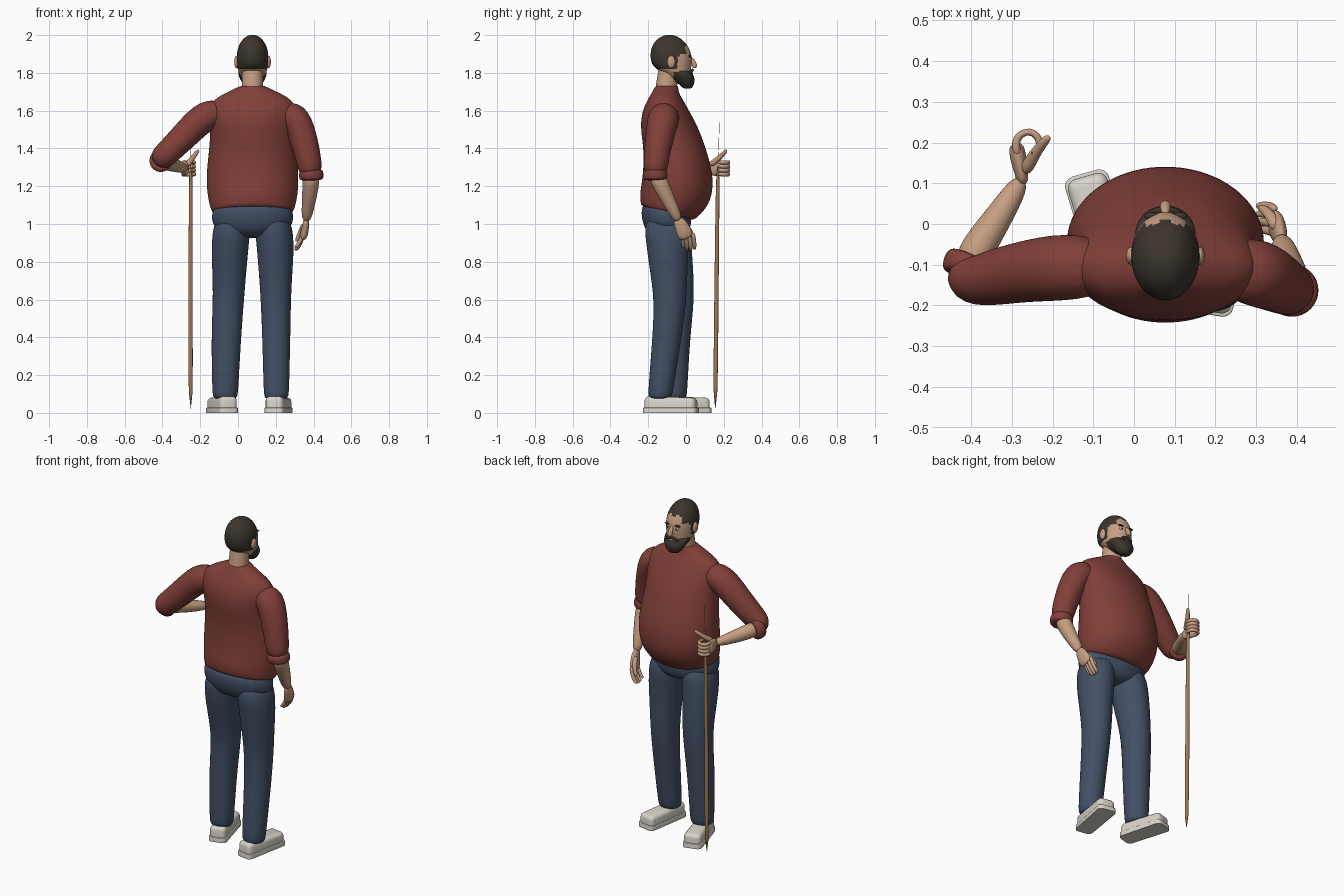
import bpy, bmesh
from math import sin, cos, pi, radians
from mathutils import Vector

default = bpy.data.objects.get("Cube")
if default:
    bpy.data.objects.remove(default, do_unlink=True)

MID = 0.077  # centre line of the body


def material(name, r, g, b):
    m = bpy.data.materials.new(name)
    m.use_nodes = True
    m.diffuse_color = (r, g, b, 1)
    shader = m.node_tree.nodes["Principled BSDF"]
    shader.inputs["Base Color"].default_value = (r, g, b, 1)
    shader.inputs["Roughness"].default_value = 0.8
    return m


SKIN = material("skin", 0.56, 0.34, 0.22)
SHIRT = material("brick_red_shirt", 0.22, 0.05, 0.04)
JEANS = material("denim_blue", 0.055, 0.08, 0.13)
HAIR = material("dark_brown_hair", 0.045, 0.036, 0.026)
SHOE = material("off_white_shoe", 0.68, 0.65, 0.58)
WOOD = material("stick_wood", 0.36, 0.2, 0.085)
WHITE = material("eye_white", 0.75, 0.72, 0.68)


def finish(name, bm, mat, levels=0):
    """Turn a bmesh into a smooth shaded object."""
    bmesh.ops.recalc_face_normals(bm, faces=bm.faces)
    mesh = bpy.data.meshes.new(name)
    bm.to_mesh(mesh)
    bm.free()
    mesh.materials.append(mat)
    ob = bpy.data.objects.new(name, mesh)
    bpy.context.collection.objects.link(ob)
    bpy.ops.object.select_all(action="DESELECT")
    ob.select_set(True)
    bpy.context.view_layer.objects.active = ob
    if levels:
        mod = ob.modifiers.new("smooth", "SUBSURF")
        mod.levels = mod.render_levels = levels
        bpy.ops.object.modifier_apply(modifier=mod.name)
    bpy.ops.object.shade_smooth_by_angle(angle=radians(45))
    return ob


def loft(name, rings, mat, sides=16, levels=2):
    """Skin a list of elliptical rings given as centre, axis, axis."""
    bm = bmesh.new()
    loops = []
    for centre, u, v in rings:
        angles = [2 * pi * i / sides for i in range(sides)]
        loops.append([bm.verts.new(centre + u * cos(a) + v * sin(a)) for a in angles])
    for low, high in zip(loops, loops[1:]):
        for i in range(sides):
            j = (i + 1) % sides
            bm.faces.new((low[i], low[j], high[j], high[i]))
    bm.faces.new(loops[0])
    bm.faces.new(loops[-1])
    return finish(name, bm, mat, levels)


def stack(name, rows, mat, sides=20):
    """Loft upward; rows are z, x, y, x radius, y radius, forward tilt."""
    rings = []
    for z, x, y, rx, ry, *tilt in rows:
        slope = tilt[0] if tilt else 0
        rings.append((Vector((x, y, z)), Vector((rx, 0, 0)), Vector((0, ry, ry * slope))))
    return loft(name, rings, mat, sides)


def tube(name, points, radii, mat, flat=1.0, ref=(0, 0, 1), sides=12, levels=2):
    """Loft along a path; flat squeezes the axis across ref."""
    pts = [Vector(p) for p in points]
    rings = []
    for i, (p, r) in enumerate(zip(pts, radii)):
        d = (pts[min(i + 1, len(pts) - 1)] - pts[max(i - 1, 0)]).normalized()
        u = Vector(ref) - d * d.dot(Vector(ref))
        u.normalize()
        rings.append((p, u * r, d.cross(u) * r * flat))
    return loft(name, rings, mat, sides, levels)


def ball(name, centre, size, mat):
    bm = bmesh.new()
    bmesh.ops.create_uvsphere(bm, u_segments=16, v_segments=10, radius=1)
    bmesh.ops.scale(bm, vec=size, verts=bm.verts)
    bmesh.ops.translate(bm, vec=centre, verts=bm.verts)
    return finish(name, bm, mat)


# Shirt body with round belly, hem dipping at the front
stack("shirt_body", [
    (1.05, MID, -.105, .2, .13, -.3), (1.07, MID, -.09, .223, .152, -.25),
    (1.13, MID, -.06, .238, .187, -.15), (1.2, MID, -.045, .247, .194),
    (1.3, MID, -.045, .245, .182), (1.4, MID, -.06, .232, .167),
    (1.5, MID, -.085, .226, .157), (1.58, MID, -.105, .242, .134),
    (1.65, MID, -.11, .222, .1), (1.69, MID, -.11, .155, .074),
    (1.72, MID, -.105, .085, .064), (1.735, MID, -.1, .062, .06)], SHIRT)

# Trousers
stack("trouser_seat", [
    (1.12, MID, -.105, .2, .125), (1.06, MID, -.105, .218, .135),
    (1.0, MID, -.1, .22, .13), (.95, MID, -.095, .17, .11), (.925, MID, -.09, .05, .06)], JEANS)
stack("right_trouser_leg", [
    (1.06, -.025, -.1, .1, .12), (.9, -.042, -.085, .101, .115), (.75, -.046, -.06, .091, .1),
    (.6, -.05, -.04, .083, .086), (.4, -.063, -.055, .08, .077),
    (.1, -.068, -.06, .069, .067), (.07, -.068, -.06, .064, .062)], JEANS)
stack("left_trouser_leg", [
    (1.06, .18, -.105, .1, .125), (.9, .198, -.098, .102, .115), (.75, .199, -.092, .09, .1),
    (.6, .2, -.082, .081, .087), (.4, .203, -.1, .075, .078),
    (.1, .203, -.137, .068, .066), (.07, .203, -.137, .063, .061)], JEANS)


# Shoes: a flat sole under a rounded upper that lowers to the toe
def shoe_block(name, centre, turn, size, low, high, bevel, toe_drop):
    bm = bmesh.new()
    bmesh.ops.create_cube(bm, size=1)
    for v in bm.verts:
        top, toe = v.co.z > 0, v.co.y > 0
        v.co.x *= size[0] * (1.0 if toe else 0.92)
        v.co.y *= size[1]
        v.co.z = (high - (toe_drop if toe else 0)) if top else low
    uprights = [e for e in bm.edges if abs(e.verts[0].co.z - e.verts[1].co.z) > 0.01]
    bmesh.ops.bevel(bm, geom=uprights, offset=0.025, segments=4, profile=0.5, affect="EDGES")
    rim = [e for e in bm.edges if min(v.co.z for v in e.verts) > low + 0.005]
    bmesh.ops.bevel(bm, geom=rim, offset=bevel, segments=3, profile=0.5, affect="EDGES")
    ob = finish(name, bm, SHOE)
    ob.location = (centre[0], centre[1], 0)
    ob.rotation_euler.z = radians(turn)


for side, centre, turn, length in (("right", (-.083, -.01), 16, .28),
                                   ("left", (.213, -.08), -10, .29)):
    shoe_block(side + "_shoe_sole", centre, turn, (.112, length), 0, .028, .004, 0)
    shoe_block(side + "_shoe_upper", centre, turn, (.102, length - .015), .022, .088, .022, .008)

# Sleeves with rolled cuffs
tube("right_sleeve", [(-.06, -.105, 1.59), (-.17, -.105, 1.583), (-.265, -.115, 1.485),
                      (-.36, -.135, 1.39), (-.402, -.138, 1.352), (-.41, -.1, 1.335)],
     [.07, .086, .077, .069, .066, .058], SHIRT, ref=(0, 1, 0.3), sides=16)
tube("right_cuff", [(-.412, -.125, 1.34), (-.411, -.11, 1.337), (-.405, -.085, 1.333),
                    (-.4, -.075, 1.332)], [.056, .064, .062, .048], SHIRT)
tube("left_sleeve", [(.22, -.11, 1.58), (.302, -.117, 1.578), (.345, -.14, 1.46),
                     (.375, -.158, 1.34), (.389, -.165, 1.25)],
     [.07, .088, .077, .068, .062], SHIRT, ref=(0, 1, 0), sides=16)
tube("left_cuff", [(.385, -.163, 1.285), (.386, -.163, 1.275), (.39, -.163, 1.24),
                   (.39, -.163, 1.23)], [.058, .068, .068, .054], SHIRT, ref=(0, 1, 0))

# Forearms and palms
tube("right_forearm", [(-.41, -.11, 1.34), (-.375, -.045, 1.325), (-.32, .035, 1.305), (-.272, .115, 1.293)],
     [.045, .044, .034, .024], SKIN)
tube("left_forearm", [(.388, -.16, 1.27), (.385, -.13, 1.2), (.372, -.08, 1.1), (.36, -.035, 1.01)],
     [.047, .046, .036, .026], SKIN, ref=(0, 1, 0))
tube("right_palm", [(-.272, .095, 1.293), (-.276, .125, 1.293), (-.285, .165, 1.294), (-.29, .2, 1.294)],
     [.026, .036, .043, .038], SKIN, flat=.5)
tube("left_palm", [(.362, -.045, 1.03), (.36, -.03, 1.0), (.352, -.008, .955), (.343, .005, .92)],
     [.026, .036, .044, .038], SKIN, flat=.5, ref=(0, 1, .4))

# Fingers: one hand grips the stick, the other hangs relaxed
for i, name in enumerate(("little", "ring", "middle", "index")):
    z = 1.263 + i * .021
    tube("right_" + name + "_finger", [
        (-.285, .165, z), (-.295, .212, z), (-.255, .234, z), (-.226, .205, z), (-.236, .165, z)],
        [.012, .013, .012, .012, .01], SKIN, sides=8)
    y, drop = -.024 + i * .02, (.015, .003, 0, .006)[i]
    tube("left_" + name + "_finger", [
        (.347, y, .945 + i * .004), (.335, y + .007, .907 + drop),
        (.318, y + .01, .875 + drop), (.3, y + .008, .86 + drop)],
        [.012, .012, .011, .009], SKIN, ref=(0, 1, 0), sides=8)
tube("right_thumb", [(-.27, .125, 1.31), (-.248, .165, 1.34), (-.227, .195, 1.368), (-.207, .216, 1.393)],
     [.02, .016, .013, .01], SKIN, sides=8)
tube("left_thumb", [(.352, -.015, 1.0), (.335, .022, .965), (.318, .037, .93), (.308, .04, .905)],
     [.018, .015, .012, .009], SKIN, ref=(1, 0, 0), sides=8)

# Walking stick with a thin tip above the hand
tube("walking_stick", [(-.25, .155, 0), (-.252, .16, .5), (-.25, .165, 1.0), (-.25, .17, 1.33)],
     [.013, .012, .011, .01], WOOD, ref=(1, 0, 0), levels=1)
tube("stick_tip", [(-.25, .17, 1.32), (-.25, .177, 1.54)], [.0015, .001], WOOD,
     ref=(1, 0, 0), sides=6, levels=0)

# Neck and head
tube("neck", [(MID, -.105, 1.69), (MID, -.103, 1.74), (MID, -.095, 1.79), (MID, -.085, 1.85)],
     [.062, .058, .057, .058], SKIN, ref=(1, 0, 0))
head = stack("head", [
    (1.73, MID, 0, .04, .025), (1.76, MID, -.022, .058, .047), (1.79, MID, -.042, .069, .069),
    (1.82, MID, -.066, .08, .093), (1.85, MID, -.077, .084, .109), (1.9, MID, -.08, .086, .111),
    (1.95, MID, -.086, .073, .094), (1.985, MID, -.088, .047, .06),
    (2.002, MID, -.088, .016, .02)], SKIN, sides=24)
head.data.materials.append(HAIR)
for face in head.data.polygons:
    x, y, z = face.center
    off = abs(x - MID)
    crown = z > (1.935 if off < .014 else 1.952)
    back = z > 1.82 and y < -.045 + max(0, z - 1.88) * .7
    temple = off > .048 and z > 1.905
    jaw = z < 1.808 and y > -.065
    face.material_index = int(crown or back or temple or jaw)

# Beard, ears and face
stack("beard", [
    (1.716, MID, .008, .02, .016), (1.725, MID, .006, .041, .032), (1.76, MID, 0, .064, .049),
    (1.785, MID, -.018, .075, .06), (1.808, MID, -.03, .076, .06), (1.815, MID, -.032, .068, .052)], HAIR)
tube("nose", [(MID, .022, 1.885), (MID, .034, 1.865), (MID, .048, 1.84), (MID, .043, 1.825)],
     [.008, .012, .015, .011], SKIN, ref=(1, 0, 0), sides=10)
ball("lips", (MID, .029, 1.8), (.018, .008, .005), SKIN)
for side, s in (("right", -1), ("left", 1)):
    ball(side + "_ear", (MID + s * .085, -.078, 1.858), (.012, .022, .033), SKIN)
    ball(side + "_eye", (MID + s * .031, .019, 1.87), (.012, .007, .007), WHITE)
    ball(side + "_pupil", (MID + s * .03, .024, 1.87), (.005, .004, .006), HAIR)
    ball(side + "_eyebrow", (MID + s * .033, .02, 1.889), (.02, .009, .005), HAIR)
    tube(side + "_moustache", [(MID, .036, 1.817), (MID + s * .022, .033, 1.814), (MID + s * .042, .02, 1.797)],
         [.008, .01, .008], HAIR, sides=8)
